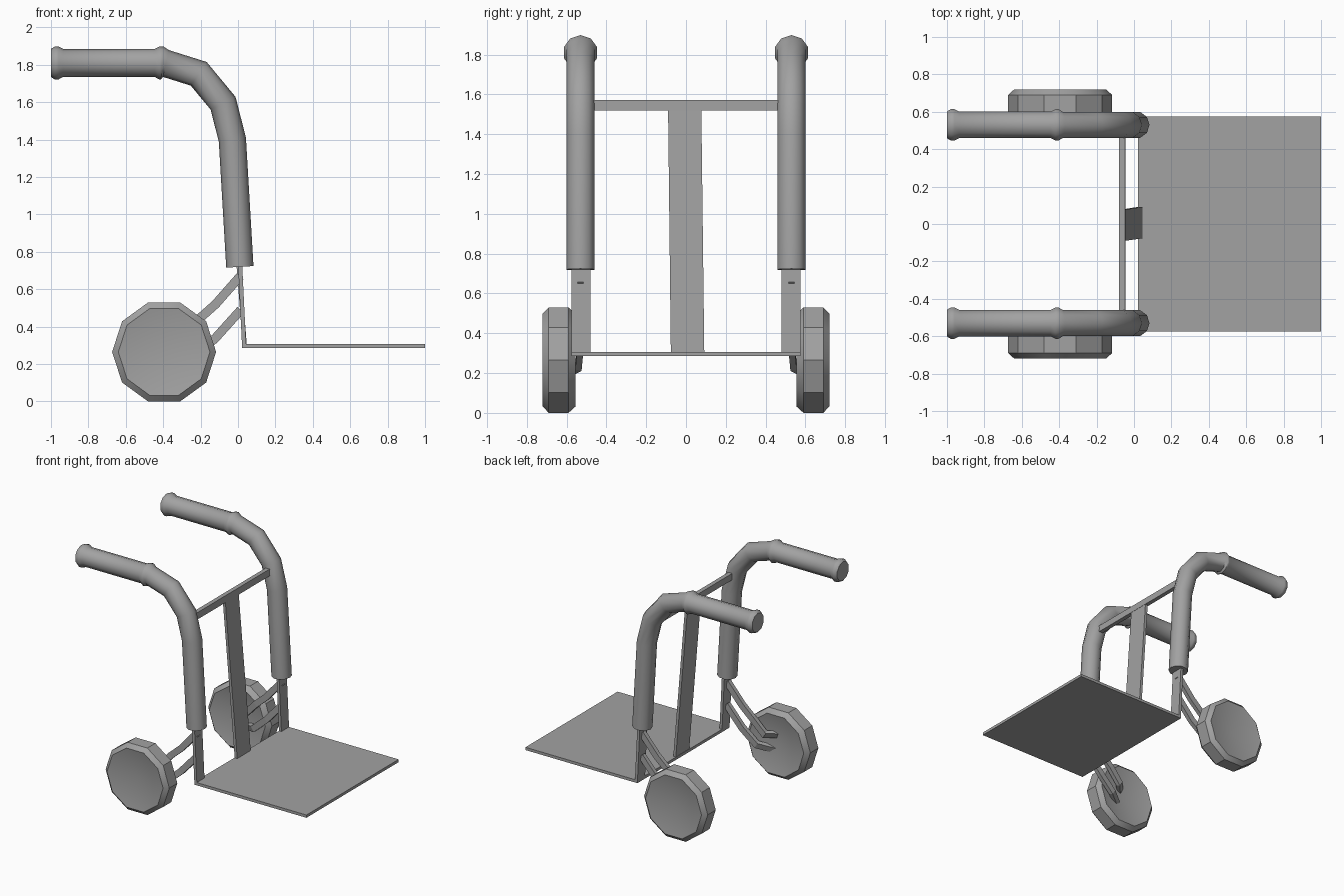
import bpy, bmesh, math
from mathutils import Vector

cube = bpy.data.objects.get("Cube")
if cube:
    bpy.data.objects.remove(cube)

grey = bpy.data.materials.new("mid_grey")
grey.use_nodes = True
COLOUR = (0.36, 0.36, 0.36, 1)
grey.diffuse_color = COLOUR
grey.node_tree.nodes["Principled BSDF"].inputs["Base Color"].default_value = COLOUR


def finish(name, bm, smooth=0):
    bmesh.ops.recalc_face_normals(bm, faces=bm.faces)
    mesh = bpy.data.meshes.new(name)
    bm.to_mesh(mesh)
    bm.free()
    mesh.materials.append(grey)
    obj = bpy.data.objects.new(name, mesh)
    bpy.context.collection.objects.link(obj)
    if smooth:
        bpy.ops.object.select_all(action="DESELECT")
        obj.select_set(True)
        bpy.context.view_layer.objects.active = obj
        bpy.ops.object.shade_smooth_by_angle(angle=math.radians(smooth))
    return obj


def loft(bm, rings):
    """Join vertex rings with quads."""
    for a, b in zip(rings, rings[1:]):
        for i in range(len(a)):
            j = (i + 1) % len(a)
            bm.faces.new((a[i], a[j], b[j], b[i]))


def sweep(name, path, section, scales, smooth=0):
    """Sweep a section (side, up) along a path with mitred bends."""
    bm = bmesh.new()
    pts = [Vector(p) for p in path]
    dirs = [(b - a).normalized() for a, b in zip(pts, pts[1:])]
    side = Vector((0, 1, 0))
    rings, last = [], None
    for i, p in enumerate(pts):
        d0, d1 = dirs[max(i - 1, 0)], dirs[min(i, len(dirs) - 1)]
        t = (d0 + d1).normalized()
        if last:
            side = last.rotation_difference(t) @ side
        side = (side - t * side.dot(t)).normalized()
        last, up = t, side.cross(t)
        bend = (d1 - d0).normalized()
        stretch = 1 / t.dot(d0) - 1
        ring = []
        for s, u in section:
            o = (side * s + up * u) * scales[i]
            ring.append(bm.verts.new(p + o + bend * o.dot(bend) * stretch))
        rings.append(ring)
    loft(bm, rings)
    bm.faces.new(rings[0])
    bm.faces.new(rings[-1])
    return finish(name, bm, smooth)


def slab(name, x_low, x_high, z_low, z_high, thick, y_low, y_high):
    """Leaning slab; y_low and y_high are the y spans at each end."""
    bm = bmesh.new()
    rings = []
    for x, z, (a, b) in ((x_low, z_low, y_low), (x_high, z_high, y_high)):
        corners = ((x, a), (x + thick, a), (x + thick, b), (x, b))
        rings.append([bm.verts.new((cx, cy, z)) for cx, cy in corners])
    loft(bm, rings)
    bm.faces.new(rings[0])
    bm.faces.new(rings[1])
    return finish(name, bm)


def wheel(name, sign):
    """Ten-sided chamfered wheel with dished faces."""
    bm = bmesh.new()
    profile = ((0.555, 0.245), (0.59, 0.278), (0.69, 0.278), (0.72, 0.245))
    rings = []
    for y, r in profile:
        rings.append([bm.verts.new((-0.395 + r * math.cos(i * math.tau / 10), sign * y,
                                    0.265 + r * math.sin(i * math.tau / 10)))
                      for i in range(10)])
    loft(bm, rings)
    for ring, y in ((rings[0], 0.61), (rings[-1], 0.675)):
        hub = bm.verts.new((-0.395, sign * y, 0.265))
        for i in range(10):
            bm.faces.new((ring[i], ring[(i + 1) % 10], hub))
    return finish(name, bm, 28)


# Shared cross-sections
decagon = [(math.sin(i * math.tau / 10), math.cos(i * math.tau / 10)) for i in range(10)]
bar = [(-0.016, -0.024), (0.016, -0.024), (0.016, 0.024), (-0.016, 0.024)]

# Handle path as x, z, radius: grip with two collars, then the bent tube
handle = ((-1, 1.81, 0.075), (-0.98, 1.81, 0.088), (-0.96, 1.81, 0.088), (-0.935, 1.81, 0.075),
          (-0.445, 1.81, 0.075), (-0.42, 1.81, 0.088), (-0.405, 1.81, 0.088),
          (-0.385, 1.807, 0.073), (-0.21, 1.752, 0.073), (-0.08, 1.595, 0.073),
          (-0.03, 1.4, 0.073), (0.01, 0.72, 0.073))

# Wheel arms: x, y, z, turning outward into the wheel dish
arms = {"upper": ((0.012, 0.53, 0.67), (-0.12, 0.53, 0.52), (-0.21, 0.53, 0.44),
                  (-0.31, 0.54, 0.335), (-0.39, 0.63, 0.32)),
        "lower": ((0.015, 0.53, 0.49), (-0.12, 0.53, 0.34), (-0.24, 0.54, 0.235),
                  (-0.36, 0.62, 0.195))}

for label, sign in (("left", 1), ("right", -1)):
    sweep(label + "_handle", [(x, sign * 0.53, z) for x, z, r in handle],
          decagon, [r for x, z, r in handle], 40)
    span = sorted((sign * 0.48, sign * 0.575))
    slab(label + "_strut", 0.022, 0.0, 0.29, 0.74, 0.022, span, span)
    wheel(label + "_wheel", sign)
    for level, path in arms.items():
        sweep(f"{label}_{level}_wheel_arm", [(x, sign * y, z) for x, y, z in path],
              bar, [1] * len(path))

# Frame and load plate
slab("load_plate", 0.022, 0.022, 0.285, 0.307, 0.978, (-0.575, 0.575), (-0.575, 0.575))
slab("cross_bar", -0.079, -0.081, 1.52, 1.573, 0.034, (-0.5, 0.5), (-0.5, 0.5))
slab("centre_bar", 0.026, -0.07, 0.29, 1.53, 0.022, (-0.076, 0.092), (-0.09, 0.077))
